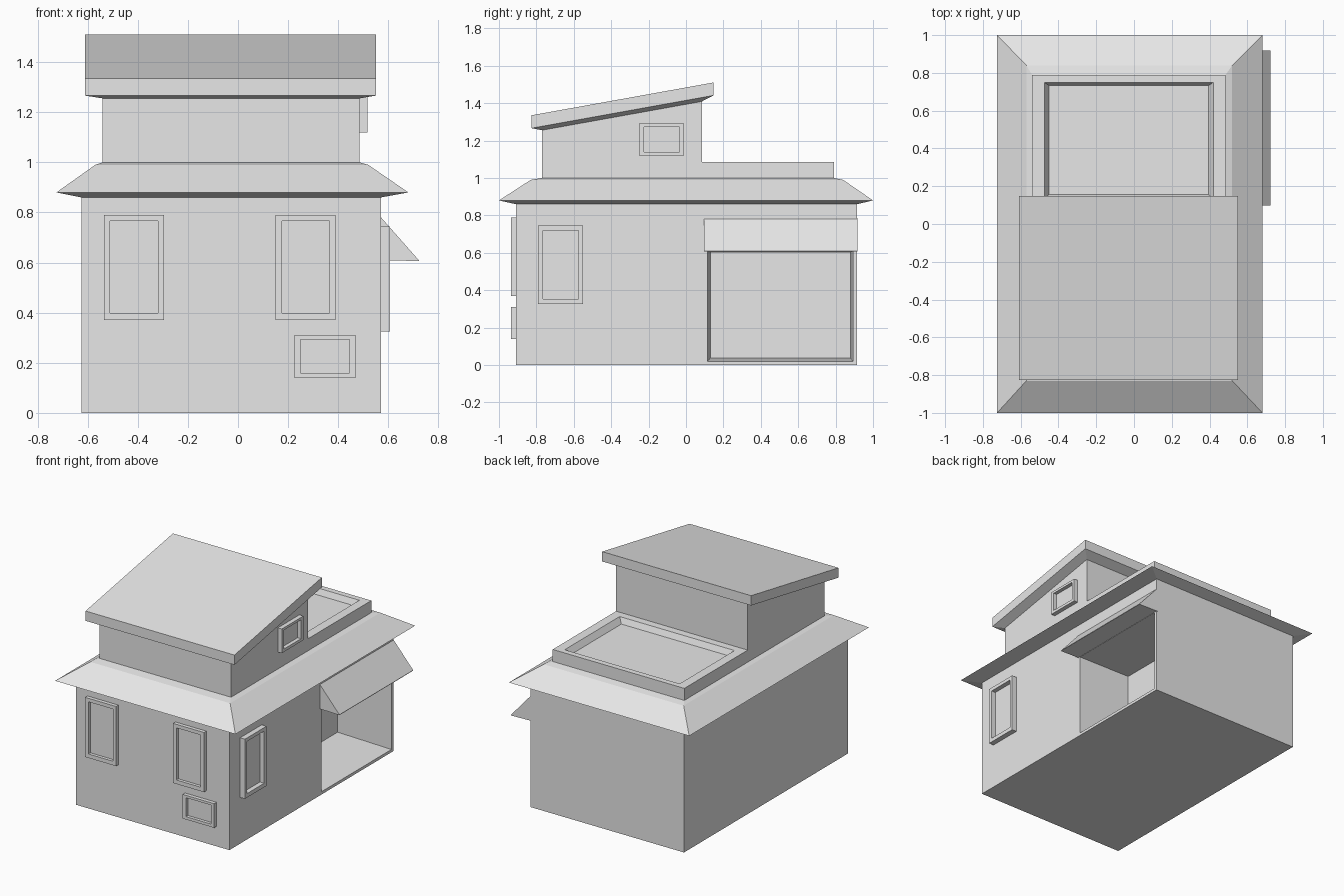
import bpy
import bmesh

cube = bpy.data.objects.get("Cube")
if cube:
    bpy.data.objects.remove(cube, do_unlink=True)

GREY = (0.8, 0.8, 0.8, 1.0)
plaster = bpy.data.materials.new("plain light grey")
plaster.use_nodes = True
plaster.diffuse_color = GREY
plaster.node_tree.nodes["Principled BSDF"].inputs["Base Color"].default_value = GREY


# Orientation of a stack of rectangles: upward, out of the front, out of the side
def up(u, v, d):
    return (u, v, d)


def front(u, v, d):
    return (u, -d, v)


def side(u, v, d):
    return (d, u, v)


def loft(name, rings, facing=up):
    """Closed solid through rectangles (u0, u1, v0, v1, depth, optional tilt along v)."""
    bm = bmesh.new()
    loops = []
    for u0, u1, v0, v1, d, *tilt in rings:
        t = tilt[0] if tilt else 0
        corners = [(u0, v0), (u1, v0), (u1, v1), (u0, v1)]
        loops.append([bm.verts.new(facing(u, v, d + t * v)) for u, v in corners])
    for a, b in zip(loops, loops[1:]):
        for i in range(4):
            j = (i + 1) % 4
            bm.faces.new((a[i], a[j], b[j], b[i]))
    bm.faces.new(loops[0])
    bm.faces.new(loops[-1])
    bmesh.ops.recalc_face_normals(bm, faces=bm.faces)
    mesh = bpy.data.meshes.new(name)
    bm.to_mesh(mesh)
    bm.free()
    mesh.materials.append(plaster)
    obj = bpy.data.objects.new(name, mesh)
    bpy.context.collection.objects.link(obj)
    return obj


def window(name, u0, u1, v0, v1, wall, depth, facing):
    """Raised frame with a recessed pane."""
    outer = (u0, u1, v0, v1)
    b = 0.025 if v1 - v0 > 0.3 else 0.017
    inner = (u0 + 0.025, u1 - 0.025, v0 + b + 0.003, v1 - b)
    loft(name, [outer + (wall - 0.01,), outer + (wall + depth,),
                inner + (wall + depth,), inner + (wall + 0.004,)], facing)


# Lower storey with a tapered shop bay cut into its side
WALLS = (-0.625, 0.57, -0.91, 0.915)
body = loft("lower_walls", [WALLS + (0,), WALLS + (0.86,)])
opening = (0.115, 0.893, 0.02, 0.608)
cutter = loft("bay_cutter", [opening + (0.62,), opening + (0.57,),
                             (0.13, 0.88, 0.037, 0.602, 0.16)], side)
cutter.hide_render = True
cut = body.modifiers.new("bay", "BOOLEAN")
cut.operation = "DIFFERENCE"
cut.solver = "EXACT"
cut.object = cutter
bpy.context.view_layer.objects.active = body
bpy.ops.object.modifier_apply(modifier=cut.name)
bpy.data.objects.remove(cutter, do_unlink=True)

# Skirt roof around the lower storey
UPPER = (-0.54, 0.485, -0.77, 0.79)
loft("skirt_roof", [WALLS + (0.86,), (-0.725, 0.68, -1, 1, 0.88),
                    (-0.57, 0.52, -0.83, 0.84, 0.99), UPPER + (1.0,)])

# Upper room, its sloping roof, and the terrace behind it
ROOM = (-0.54, 0.485, -0.77, 0.085)
EAVES = (-0.61, 0.55, -0.825, 0.147)
TILT = 0.18
loft("upper_walls", [ROOM + (0.995,), ROOM + (1.394, TILT)])
loft("upper_roof", [ROOM + (1.394, TILT), EAVES + (1.415, TILT), EAVES + (1.484, TILT)])
TERRACE = (-0.54, 0.485, 0.085, 0.79)
loft("terrace", [TERRACE + (0.995,), TERRACE + (1.085,),
                 (-0.475, 0.42, 0.138, 0.75, 1.085),
                 (-0.45, 0.395, 0.155, 0.733, 1.045)])

# Wedge awning over the shop bay
AWNING = (0.097, 0.918)
loft("awning", [AWNING + (0.61, 0.787, 0.565), AWNING + (0.606, 0.609, 0.722)], side)

# Windows
for label, x in (("right", -0.535), ("left", 0.15)):
    window("front_window_" + label, x, x + 0.24, 0.37, 0.79, 0.91, 0.026, front)
window("front_window_low", 0.225, 0.47, 0.14, 0.31, 0.91, 0.026, front)
window("side_window", -0.79, -0.55, 0.325, 0.745, 0.57, 0.037, side)
window("upper_side_window", -0.25, -0.01, 1.12, 1.29, 0.485, 0.031, side)
